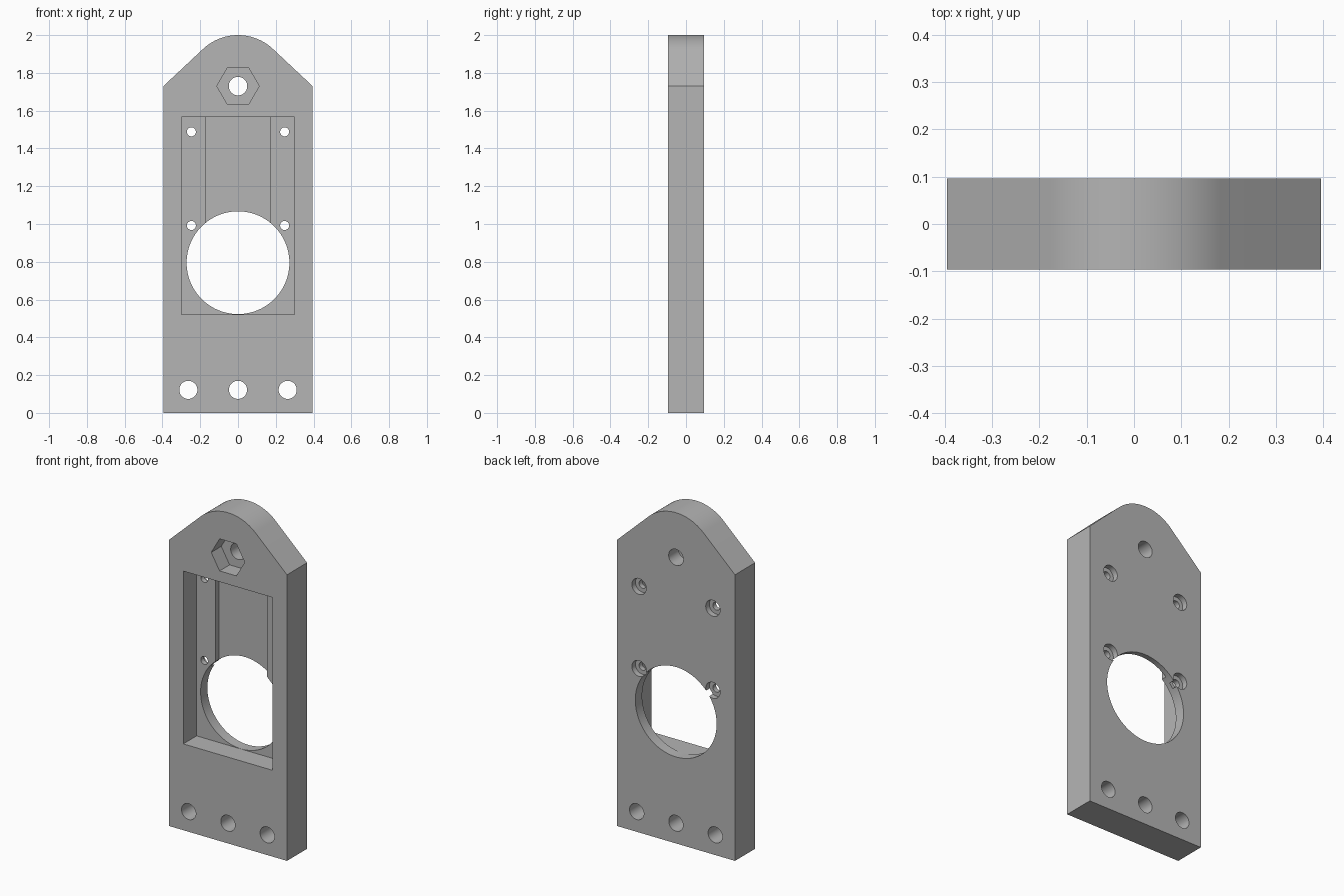
import bpy, bmesh, math

cube = bpy.data.objects.get("Cube")
if cube:
    bpy.data.objects.remove(cube, do_unlink=True)

W, T = 0.395, 0.096            # half width and half thickness
EYE_Z, EYE_R = 1.73, 0.27      # rounded top centre and radius
OUT = 0.2                      # cutters reach past both faces

grey = bpy.data.materials.new("plain grey")
grey.use_nodes = True
colour = (0.46, 0.46, 0.46, 1)
grey.diffuse_color = colour
grey.node_tree.nodes["Principled BSDF"].inputs["Base Color"].default_value = colour


def prism(name, outline, y0, y1):
    """Extrude an (x, z) outline from y0 to y1."""
    bm = bmesh.new()
    face = bm.faces.new([bm.verts.new((x, y0, z)) for x, z in outline])
    ext = bmesh.ops.extrude_face_region(bm, geom=[face])["geom"]
    moved = [v for v in ext if isinstance(v, bmesh.types.BMVert)]
    bmesh.ops.translate(bm, verts=moved, vec=(0, y1 - y0, 0))
    bmesh.ops.recalc_face_normals(bm, faces=bm.faces)
    mesh = bpy.data.meshes.new(name)
    bm.to_mesh(mesh)
    bm.free()
    mesh.materials.append(grey)
    obj = bpy.data.objects.new(name, mesh)
    bpy.context.collection.objects.link(obj)
    return obj


def ring(x, z, r, n=48):
    return [(x + r * math.cos(math.tau * i / n), z + r * math.sin(math.tau * i / n))
            for i in range(n)]


def box(half, z0, z1):
    return [(-half, z0), (half, z0), (half, z1), (-half, z1)]


# Plate with sloped shoulders running tangent into a rounded top
a = math.acos(EYE_R / W)
steps = 32
arc = [a + (math.pi - 2 * a) * i / steps for i in range(steps + 1)]
outline = [(-W, 0), (W, 0), (W, EYE_Z)]
outline += [(EYE_R * math.cos(t), EYE_Z + EYE_R * math.sin(t)) for t in arc]
outline += [(-W, EYE_Z)]
plate = prism("mounting_plate", outline, -T, T)


def cut(shape, y0=-OUT, y1=OUT):
    cutter = prism("cutter", shape, y0, y1)
    cutter.hide_render = True
    mod = plate.modifiers.new("cut", "BOOLEAN")
    mod.operation, mod.solver, mod.object = "DIFFERENCE", "EXACT", cutter
    bpy.context.view_layer.objects.active = plate
    bpy.ops.object.modifier_apply(modifier=mod.name)
    bpy.data.objects.remove(cutter, do_unlink=True)


# Front pocket, deeper central channel and large round opening
cut(box(0.299, 0.522, 1.567), y1=0.031)
cut(box(0.173, 0.8, 1.567), y1=0.064)
cut(ring(0, 0.795, 0.272, 96))

# Hexagonal nut recess and its bolt hole
cut(ring(0, EYE_Z, 0.112, 6), y1=0)
cut(ring(0, EYE_Z, 0.049))

# Row of holes along the foot
for x in (-0.263, 0, 0.263):
    cut(ring(x, 0.122, 0.048))

# Four screw holes, counterbored from the back
for x in (-0.247, 0.247):
    for z in (0.992, 1.488):
        cut(ring(x, z, 0.024, 32))
        cut(ring(x, z, 0.048), y0=0.062)

bpy.ops.object.select_all(action="DESELECT")
plate.select_set(True)
bpy.context.view_layer.objects.active = plate
bpy.ops.object.shade_smooth_by_angle(angle=math.radians(30))
